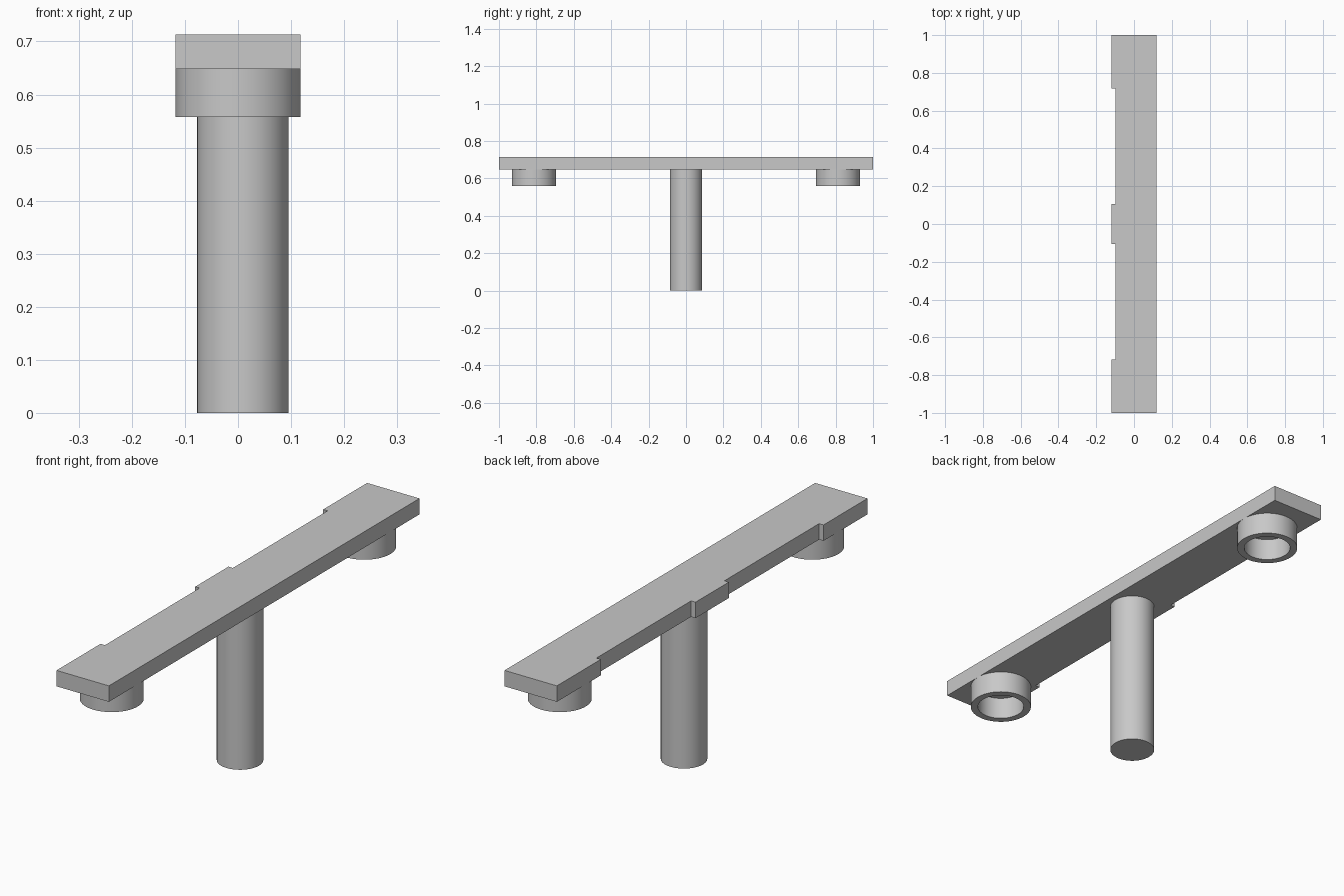
import bpy, bmesh, math

cube = bpy.data.objects.get("Cube")
if cube:
    bpy.data.objects.remove(cube, do_unlink=True)

grey = bpy.data.materials.new("plain_grey")
grey.use_nodes = True
colour = (0.58, 0.58, 0.58, 1)
grey.diffuse_color = colour
grey.node_tree.nodes["Principled BSDF"].inputs["Base Color"].default_value = colour

SEGMENTS = 64
PLATE_BOTTOM, PLATE_TOP = 0.648, 0.713
RING_BOTTOM = 0.558


def add_object(name, bm, smooth=False):
    bmesh.ops.recalc_face_normals(bm, faces=bm.faces)
    mesh = bpy.data.meshes.new(name)
    bm.to_mesh(mesh)
    bm.free()
    mesh.materials.append(grey)
    obj = bpy.data.objects.new(name, mesh)
    bpy.context.collection.objects.link(obj)
    if smooth:
        bpy.ops.object.select_all(action='DESELECT')
        obj.select_set(True)
        bpy.context.view_layer.objects.active = obj
        bpy.ops.object.shade_smooth_by_angle(angle=math.radians(35))
    return obj


def revolve(name, profile, x, y):
    """Spin a closed or axis-ended (radius, z) profile about a vertical axis."""
    bm = bmesh.new()
    verts = [bm.verts.new((r, 0, z)) for r, z in profile]
    edges = [bm.edges.new(pair) for pair in zip(verts, verts[1:])]
    bmesh.ops.spin(bm, geom=verts + edges, cent=(0, 0, 0), axis=(0, 0, 1),
                   angle=math.tau, steps=SEGMENTS)
    bmesh.ops.remove_doubles(bm, verts=bm.verts, dist=0.0001)
    bmesh.ops.translate(bm, verts=bm.verts, vec=(x, y, 0))
    return add_object(name, bm, smooth=True)


# Top plate with two shallow notches along one long edge
half, inner = 0.118, -0.098
outline = [(half, -1), (half, 1), (-half, 1), (-half, 0.717), (inner, 0.717),
           (inner, 0.107), (-half, 0.107)]
outline += [(x, -y) for x, y in reversed(outline[2:])]
bm = bmesh.new()
face = bm.faces.new([bm.verts.new((x, y, PLATE_BOTTOM)) for x, y in outline])
top = bmesh.ops.extrude_face_region(bm, geom=[face], use_keep_orig=True)["geom"]
bmesh.ops.translate(bm, verts=[v for v in top if isinstance(v, bmesh.types.BMVert)],
                    vec=(0, 0, PLATE_TOP - PLATE_BOTTOM))
add_object("top_plate", bm)

# Central post
revolve("centre_post", [(0, 0), (0.086, 0), (0.086, PLATE_BOTTOM), (0, PLATE_BOTTOM)],
        0.009, 0)

# Open rings under both ends
ring = [(0.09, RING_BOTTOM), (0.118, RING_BOTTOM), (0.118, PLATE_BOTTOM),
        (0.09, PLATE_BOTTOM), (0.09, RING_BOTTOM)]
for name, side in (("front_ring", -1), ("back_ring", 1)):
    revolve(name, ring, 0, side * 0.813)
